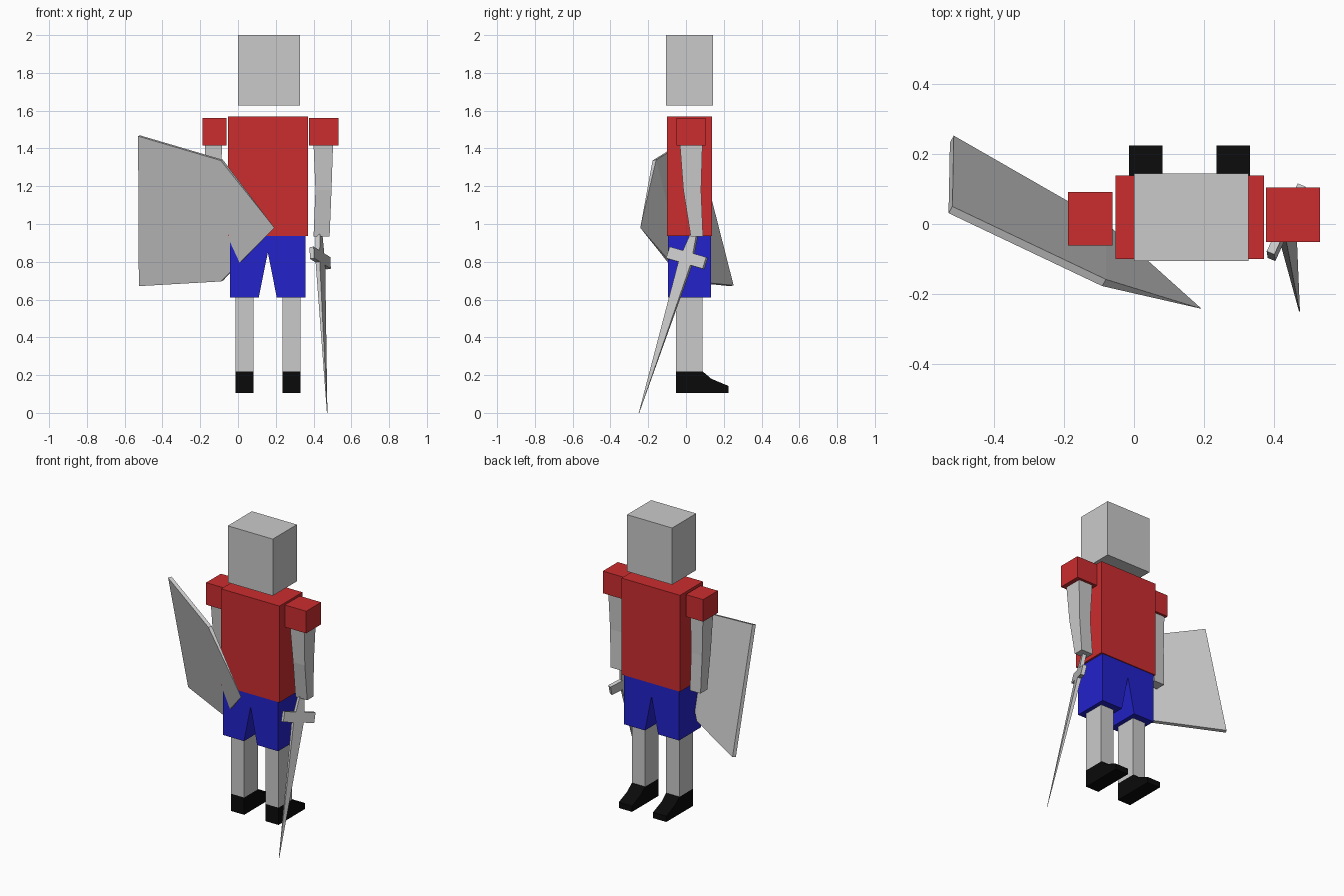
import bpy, bmesh
from mathutils import Vector

if "Cube" in bpy.data.objects:
    bpy.data.objects.remove(bpy.data.objects["Cube"])


def material(name, rgb):
    m = bpy.data.materials.new(name)
    m.diffuse_color = (*rgb, 1)
    m.use_nodes = True
    m.node_tree.nodes["Principled BSDF"].inputs["Base Color"].default_value = m.diffuse_color
    return m


GREY = material("light grey", (0.59, 0.59, 0.59))
RED = material("red", (0.6, 0.026, 0.028))
BLUE = material("blue", (0.016, 0.016, 0.59))
BLACK = material("black", (0.003, 0.003, 0.003))


def loft(name, rings, mat):
    """Skin a stack of matching point rings and cap both ends."""
    bm = bmesh.new()
    loops = [[bm.verts.new(p) for p in ring] for ring in rings]
    n = len(loops[0])
    for a, b in zip(loops, loops[1:]):
        for i in range(n):
            j = (i + 1) % n
            bm.faces.new((a[i], a[j], b[j], b[i]))
    bm.faces.new(loops[0])
    bm.faces.new(loops[-1])
    bmesh.ops.remove_doubles(bm, verts=bm.verts, dist=0.0005)
    bmesh.ops.recalc_face_normals(bm, faces=bm.faces)
    mesh = bpy.data.meshes.new(name)
    bm.to_mesh(mesh)
    bm.free()
    mesh.materials.append(mat)
    ob = bpy.data.objects.new(name, mesh)
    bpy.context.collection.objects.link(ob)
    return ob


def rect(x0, x1, y0, y1, z):
    return [(x0, y0, z), (x1, y0, z), (x1, y1, z), (x0, y1, z)]


def box(name, x0, x1, y0, y1, z0, z1, mat):
    return loft(name, [rect(x0, x1, y0, y1, z0), rect(x0, x1, y0, y1, z1)], mat)


# Head and torso
box("head", 0.0, 0.327, -0.106, 0.144, 1.628, 2.0, GREY)
box("torso", -0.053, 0.371, -0.1, 0.138, 0.937, 1.57, RED)

# Sleeves
box("left_sleeve", -0.188, -0.062, -0.062, 0.091, 1.415, 1.56, RED)
box("right_sleeve", 0.376, 0.531, -0.051, 0.104, 1.415, 1.56, RED)

# Bent arms tapering to the wrist
loft("right_arm", [rect(0.40, 0.503, -0.032, 0.087, 1.418),
                   rect(0.41, 0.495, -0.014, 0.08, 1.18),
                   rect(0.40, 0.485, 0.025, 0.09, 0.935)], GREY)
loft("left_arm", [rect(-0.175, -0.085, -0.032, 0.075, 1.418),
                  rect(-0.17, -0.09, -0.014, 0.075, 1.18),
                  rect(-0.165, -0.088, 0.015, 0.085, 0.935)], GREY)

# Shorts with a notch between the legs
shorts = [(-0.042, 0.937), (-0.042, 0.612), (0.11, 0.612), (0.158, 0.85),
          (0.205, 0.612), (0.358, 0.612), (0.358, 0.937)]
loft("shorts", [[(x, y, z) for x, z in shorts] for y in (-0.095, 0.132)], BLUE)

# Legs and wedge boots
boot = [(-0.053, 0.105), (0.224, 0.105), (0.224, 0.143),
        (0.135, 0.18), (0.09, 0.218), (-0.053, 0.218)]
for side, x0 in (("left", -0.014), ("right", 0.235)):
    x1 = x0 + 0.096
    box(side + "_leg", x0, x1, -0.053, 0.088, 0.218, 0.615, GREY)
    loft(side + "_boot", [[(x, y, z) for y, z in boot] for x in (x0, x1)], BLACK)

# Folded shield: two panels meeting at a crease, thinning to a corner
back = [Vector(p) for p in ((-0.518, 0.05, 1.469), (-0.08, -0.158, 1.34),
                            (0.193, -0.242, 0.98), (-0.08, 0.003, 0.70),
                            (-0.514, 0.252, 0.675))]
offset = Vector((-0.011, -0.019, -0.004))
front = [p + offset * (i != 2) for i, p in enumerate(back)]
bm = bmesh.new()
f = [bm.verts.new(p) for p in front]
b = [bm.verts.new(p) if i != 2 else f[2] for i, p in enumerate(back)]
for s in (f, b):
    bm.faces.new((s[0], s[1], s[3], s[4]))
    bm.faces.new((s[1], s[2], s[3]))
for i in range(5):
    j = (i + 1) % 5
    bm.faces.new(list(dict.fromkeys((f[i], f[j], b[j], b[i]))))
bmesh.ops.recalc_face_normals(bm, faces=bm.faces)
mesh = bpy.data.meshes.new("shield")
bm.to_mesh(mesh)
bm.free()
mesh.materials.append(GREY)
bpy.context.collection.objects.link(bpy.data.objects.new("shield", mesh))

# Sword: slanted frame with blade axis, guard axis and flat normal
centre = Vector((0.435, 0.005, 0.82))
tip = Vector((0.472, -0.249, 0.0))
axis = (tip - centre).normalized()
across = Vector((0.09, 0.2, -0.05))
across = (across - axis * across.dot(axis)).normalized()
flat = axis.cross(across)


def sword_ring(w, d, t):
    return [centre + axis * d + across * (u * w) + flat * (v * t)
            for u, v in ((-1, -1), (1, -1), (1, 1), (-1, 1))]


length = (tip - centre).length
loft("sword_grip", [sword_ring(0.016, -0.14, 0.012),
                    sword_ring(0.03, -0.03, 0.012)], GREY)
loft("sword_guard", [sword_ring(0.11, -0.032, 0.012),
                     sword_ring(0.11, 0.032, 0.012)], GREY)
loft("sword_blade", [sword_ring(0.036, 0.032, 0.012),
                     sword_ring(0.001, length, 0.001)], GREY)
